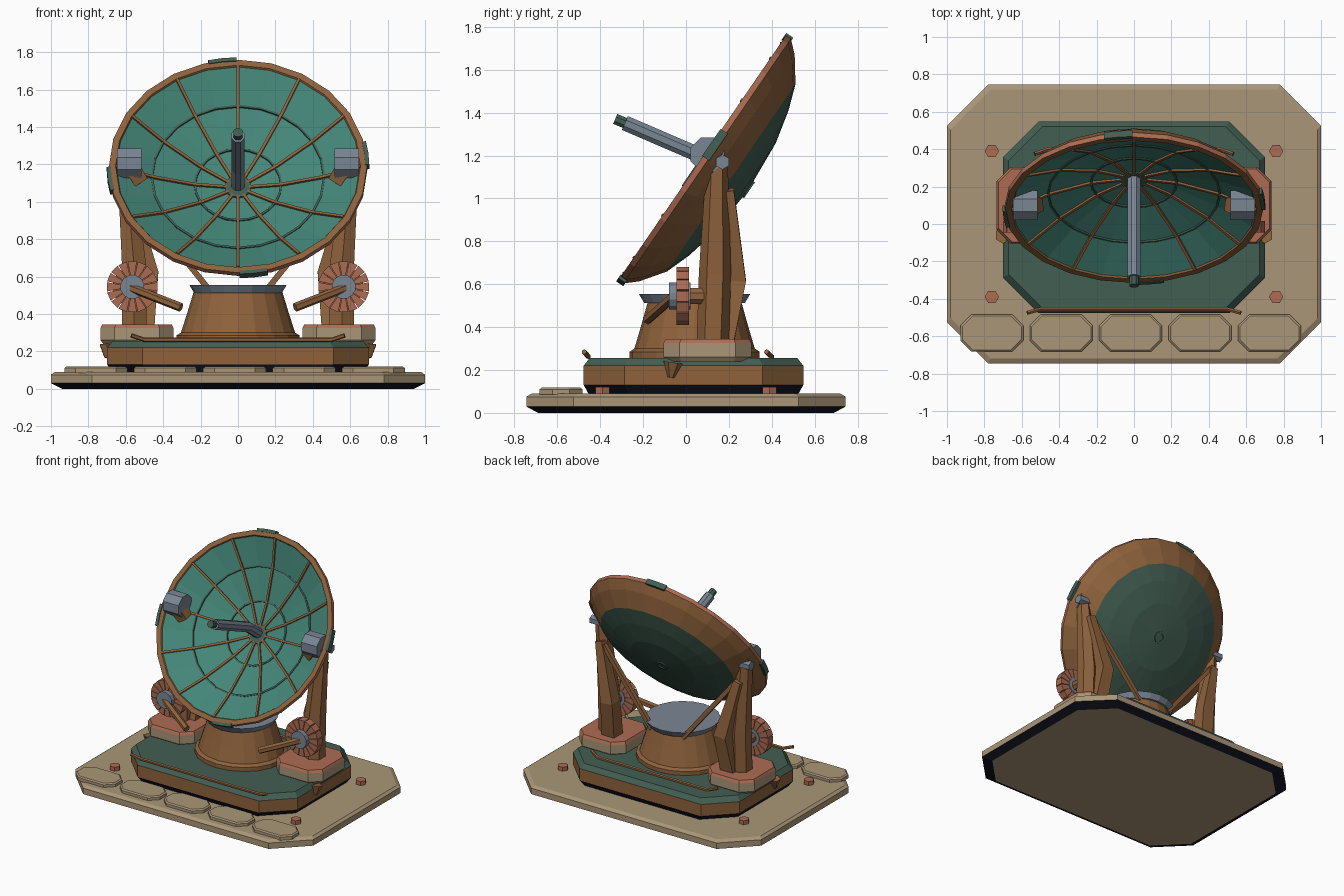
import bpy, bmesh
from math import pi, sin, cos
from mathutils import Vector, Matrix

cube = bpy.data.objects.get("Cube")
if cube:
    bpy.data.objects.remove(cube, do_unlink=True)


def lin(c):
    c /= 255
    return c / 12.92 if c <= 0.04045 else ((c + 0.055) / 1.055) ** 2.4


# Flat colours (8-bit values turned linear)
COLOURS = {
    "tan_stone": (170, 150, 120), "navy_underside": (20, 21, 33),
    "brown_metal": (142, 98, 60), "dark_green": (66, 94, 82),
    "teal_dish": (68, 134, 120), "terracotta": (172, 108, 83),
    "blue_grey": (122, 134, 148),
}
MATS = {}
for key, rgb in COLOURS.items():
    m = bpy.data.materials.new(key)
    m.use_nodes = True
    col = [lin(c) for c in rgb] + [1]
    m.diffuse_color = col
    m.node_tree.nodes["Principled BSDF"].inputs["Base Color"].default_value = col
    MATS[key] = m
TAN, NAVY, BROWN, GREEN, TEAL, TERRA, GREY = COLOURS


def make(name, parts):
    """Each part is (rings, colour) or (rings, [bottom cap, bands..., top cap])."""
    bm = bmesh.new()
    me = bpy.data.meshes.new(name)
    used = []
    for rings, cols in parts:
        if isinstance(cols, str):
            cols = [cols] * (len(rings) + 1)
        vs = [[bm.verts.new(p) for p in ring] for ring in rings]
        n = len(vs[0])

        def face(verts, colour):
            if colour not in used:
                used.append(colour)
            bm.faces.new(verts).material_index = used.index(colour)
        face(vs[0][::-1], cols[0])
        for a, b, c in zip(vs, vs[1:], cols[1:]):
            for i in range(n):
                j = (i + 1) % n
                face((a[i], a[j], b[j], b[i]), c)
        face(vs[-1], cols[-1])
    bmesh.ops.recalc_face_normals(bm, faces=bm.faces)
    bm.to_mesh(me)
    bm.free()
    for c in used:
        me.materials.append(MATS[c])
    ob = bpy.data.objects.new(name, me)
    bpy.context.collection.objects.link(ob)
    return ob


def octagon(hx, hy, cut, z, cx=0, cy=0):
    pts = [(hx, hy - cut), (hx - cut, hy), (cut - hx, hy), (-hx, hy - cut),
           (-hx, cut - hy), (cut - hx, -hy), (hx - cut, -hy), (hx, cut - hy)]
    return [Vector((cx + x, cy + y, z)) for x, y in pts]


def circle(r, z, n, cx=0, cy=0, sy=1.0):
    return [Vector((cx + r * cos(2 * pi * i / n), cy + sy * r * sin(2 * pi * i / n), z))
            for i in range(n)]


def tube(path, radii, n=8):
    """Cross-section rings swept along a path."""
    path = [Vector(p) for p in path]
    if not isinstance(radii, (list, tuple)):
        radii = [radii] * len(path)
    run = (path[-1] - path[0]).normalized()
    ref = Vector((0, 1, 0)) if abs(run.z) > 0.7 else Vector((0, 0, 1))
    rings = []
    for i, p in enumerate(path):
        t = (path[min(i + 1, len(path) - 1)] - path[max(i - 1, 0)]).normalized()
        u = t.cross(ref).normalized()
        w = u.cross(t)
        angles = [2 * pi * (k + 0.5) / n for k in range(n)]
        rings.append([p + radii[i] * (u * cos(a) + w * sin(a)) for a in angles])
    return rings


# Ground slab with bolts and front tiles
make("base_slab", [([octagon(.94, .69, .21, 0), octagon(1, .745, .22, .03),
                     octagon(1, .745, .22, .075), octagon(.98, .72, .215, .09)],
                    [TAN, NAVY, TAN, TAN, TAN])])
make("base_bolts", [([circle(.038, .085, 6, sx * .76, sy * .39),
                      circle(.038, .12, 6, sx * .76, sy * .39)], TERRA)
                    for sx in (1, -1) for sy in (1, -1)])
make("front_tiles", [([octagon(.168, .1, .06, .085, x, -.583),
                       octagon(.168, .1, .06, .11, x, -.583),
                       octagon(.158, .09, .055, .118, x, -.583)], TAN)
                     for x in [-.76 + .371 * i for i in range(5)]])

# Platform
make("platform", [([octagon(.67, .49, .19, .09, 0, .035), octagon(.7, .512, .19, .13, 0, .035),
                    octagon(.7, .512, .19, .22, 0, .035), octagon(.67, .485, .18, .255, 0, .035)],
                   [NAVY, NAVY, BROWN, GREEN, GREEN])])
for label, y, tip, half in (("front", -.455, -.02, .57), ("rear", .4, -.025, .53)):
    path = [(-half, y + tip, .285), (-half + .07, y, .262),
            (half - .07, y, .262), (half, y + tip, .285)]
    make(label + "_pipe", [(tube(path, .012, 6), BROWN)])

# Neck with flared top plate
profile = [(.33, .25), (.33, .285), (.305, .3), (.27, .41), (.238, .515)]
make("neck", [([circle(r, z, 20, 0, .04, .92) for r, z in profile], BROWN)])
make("neck_plate", [([circle(.235, .513, 20, 0, .04), circle(.26, .555, 20, 0, .04)], GREY)])

# Supports on each side
for s, side in ((1, "left_"), (-1, "right_")):
    def P(x, y, z):
        return (s * x, y, z)

    make(side + "pad", [([octagon(.18, .19, .07, .24, s * .54, .1),
                          octagon(.195, .205, .075, .26, s * .54, .1),
                          octagon(.195, .205, .075, .325, s * .54, .1),
                          octagon(.185, .195, .072, .345, s * .54, .1)],
                         [TAN, TAN, TAN, TERRA, TERRA])])
    make(side + "pillar", [
        (tube([P(.555, .125, .33), P(.555, .135, .65), P(.6, .145, 1.17)],
              [.075, .075, .05], 6), BROWN),
        (tube([P(.5, .17, .33), P(.475, .23, .62), P(.58, .195, 1.04)],
              [.075, .07, .04], 4), BROWN)])
    make(side + "strut", [(tube([P(.55, .2, 1.02), P(.13, .22, .5)], .022, 4), BROWN)])
    make(side + "pivot_pin", [(tube([P(.57, .17, 1.17), P(.67, .17, 1.17)], .035, 6), GREY)])

    # Rim drive housing and bracket
    make(side + "rim_housing", [(tube([P(.515, .1, 1.205), P(.647, .1, 1.205)], .085, 8), GREY)])
    make(side + "rim_bracket", [(tube([P(.57, .09, 1.19), P(.52, .11, 1.11)], [.06, .055], 4),
                                 BROWN)])
    make(side + "platform_lug", [(tube([P(.7, -.06, .235), P(.7, -.07, .165)], [.045, .015], 6),
                                  BROWN)])

    # Toothed hand wheel with crank
    teeth = []
    for i in range(16):
        a = 2 * pi * i / 16
        corners = [(r, a + d * w) for r, w in ((.055, .17), (.138, .178))
                   for d in ((-1, 1) if r < .1 else (1, -1))]
        teeth.append(([[Vector((s * .565 + r * cos(b), y, .545 + r * sin(b)))
                        for r, b in corners] for y in (-.045, .015)], TERRA))
    make(side + "wheel_teeth", teeth)
    make(side + "wheel_core", [
        (tube([P(.565, -.035, .545), P(.565, .008, .545)], .105, 16), BROWN),
        (tube([P(.565, .0, .545), P(.565, .12, .545)], .04, 8), BROWN),
        (tube([P(.565, -.08, .545), P(.565, .02, .545)], .065, 12), GREY)])
    make(side + "crank", [(tube([P(.575, -.06, .54), P(.305, -.18, .435)], .024, 6), BROWN)])

# Dish: built along its own axis, then tilted
TILT = Matrix.Translation((0, .075, 1.19)) @ Matrix.Rotation(.97, 4, 'X')
N = 24


def depth(r):
    return -.205 + .195 * (r / .65) ** 2


inner = [(r, depth(r)) for r in (.03, .23, .46, .65)]
outer = [(.655, 0), (.69, 0), (.692, -.028), (.64, -.085), (.53, -.165),
         (.41, -.208), (.25, -.245), (.04, -.26)]
bands = [TEAL] * 4 + [BROWN, BROWN, TERRA, BROWN, BROWN] + [GREEN] * 4
dish = [make("dish", [([circle(r, z, N) for r, z in inner + outer], bands)])]

# Ribs run from hub to rim, hoops join them
ribs = []
for i in range(12):
    a = i * pi / 6
    ribs.append((tube([(r * cos(a), r * sin(a), depth(r) + .005)
                       for r in (.05, .23, .46, .655)], .011, 4), BROWN))
dish.append(make("dish_ribs", ribs))
hoops = []
for r in (.23, .46):
    for i in range(N):
        ends = [(r * cos(b), r * sin(b), depth(r) + .003)
                for b in (2 * pi * i / N, 2 * pi * (i + 1) / N)]
        hoops.append((tube(ends, .008, 4), GREEN))
dish.append(make("dish_hoops", hoops))
dish.append(make("dish_hub", [([circle(.07, -.21, 16), circle(.07, -.19, 16)], GREEN)]))
dish.append(make("dish_rear_cap", [([circle(.045, -.25, 12), circle(.045, -.268, 12),
                                     circle(.028, -.268, 12), circle(.028, -.258, 12)], GREEN)]))

# Four clips around the rim edge
clips = []
for q in range(4):
    b = q * pi / 2 + .12
    rings = []
    for a in (b - .11, b, b + .11):
        rings.append([Vector((r * cos(a), r * sin(a), z))
                      for r, z in ((.68, -.035), (.702, -.035), (.702, .005), (.68, .005))])
    clips.append((rings, GREEN))
dish.append(make("rim_clips", clips))
for ob in dish:
    ob.matrix_world = TILT

# Feed arm with receiver tip
make("feed_arm", [(tube([(0, .24, 1.085), (0, .115, 1.18), (0, -.285, 1.352)], .038, 8), GREY)])
make("feed_tip", [(tube([(0, -.27, 1.346), (0, -.33, 1.371)], .027, 8), GREEN)])
